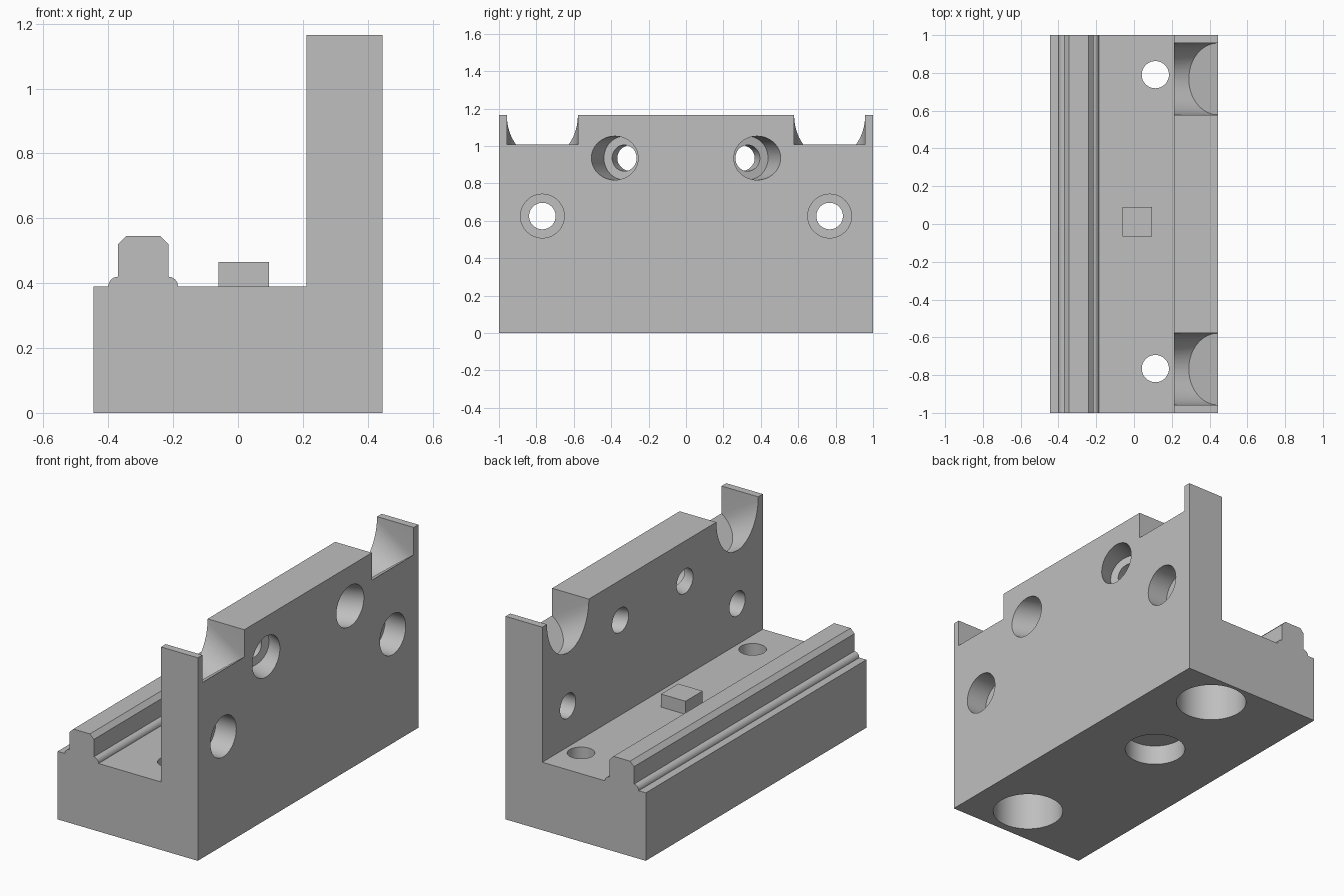
import bpy
import bmesh
import math
from mathutils import Vector

if "Cube" in bpy.data.objects:
    bpy.data.objects.remove(bpy.data.objects["Cube"], do_unlink=True)

grey = bpy.data.materials.new("plain_grey")
grey.use_nodes = True
grey.diffuse_color = (0.52, 0.52, 0.52, 1)
grey.node_tree.nodes["Principled BSDF"].inputs["Base Color"].default_value = grey.diffuse_color

BASE_Z, WALL_Z, IN_X, OUT_X = 0.39, 1.165, 0.212, 0.445


def make_object(name, bm):
    bmesh.ops.recalc_face_normals(bm, faces=bm.faces[:])
    mesh = bpy.data.meshes.new(name)
    bm.to_mesh(mesh)
    bm.free()
    mesh.materials.append(grey)
    obj = bpy.data.objects.new(name, mesh)
    bpy.context.collection.objects.link(obj)
    return obj


def extrude_profile(name, points, y0, y1):
    bm = bmesh.new()
    face = bm.faces.new([bm.verts.new((x, y0, z)) for x, z in points])
    new = bmesh.ops.extrude_face_region(bm, geom=[face])["geom"]
    verts = [v for v in new if isinstance(v, bmesh.types.BMVert)]
    bmesh.ops.translate(bm, vec=(0, y1 - y0, 0), verts=verts)
    return make_object(name, bm)


def quarter(cx, cz, r, start):
    angles = [math.radians(start - 90 * i / 8) for i in range(9)]
    return [(cx + r * math.cos(a), cz + r * math.sin(a)) for a in angles]


def cut(target, cutter):
    cutter.hide_render = True
    mod = target.modifiers.new("cut", "BOOLEAN")
    mod.operation = "DIFFERENCE"
    mod.solver = "EXACT"
    mod.object = cutter
    bpy.context.view_layer.objects.active = target
    bpy.ops.object.modifier_apply(modifier=mod.name)
    bpy.data.objects.remove(cutter, do_unlink=True)


def drill(target, start, direction, radius, depth, lead=0.1):
    """Cut a round hole from start along direction, beginning a little outside."""
    axis = Vector(direction).normalized()
    length = depth + lead
    bm = bmesh.new()
    bmesh.ops.create_cone(bm, cap_ends=True, segments=48,
                          radius1=radius, radius2=radius, depth=length)
    cutter = make_object("hole_cutter", bm)
    cutter.rotation_mode = "QUATERNION"
    cutter.rotation_quaternion = axis.to_track_quat("Z", "Y")
    cutter.location = Vector(start) + axis * (depth - lead) / 2
    cut(target, cutter)


def scallop(target, y, half):
    """Cut the sloping round-bottomed notch in the top of the wall."""
    floor_mid, floor_dip = Vector((OUT_X, y, 1.008)), Vector((-0.155, 0, -0.112))
    face_mid, face_dip = Vector((IN_X, y, WALL_Z)), Vector((0, 0, -0.235))
    points = []
    for i in range(25):
        a = math.pi * i / 24
        side = Vector((0, half * math.cos(a), 0))
        p = floor_mid + side + floor_dip * math.sin(a)
        q = face_mid + side + face_dip * math.sin(a)
        points += [p, q + (q - p) * 0.3]
    for s in (-half, half):
        side = Vector((0, s, 0))
        outer = floor_mid - floor_dip * 0.3 + side
        inner = face_mid + (face_mid - floor_mid) * 0.3 + side
        points += [outer, Vector((outer.x, outer.y, 1.4)),
                   Vector((inner.x, inner.y, 1.4))]
    bm = bmesh.new()
    for p in points:
        bm.verts.new(p)
    hull = bmesh.ops.convex_hull(bm, input=bm.verts[:])
    loose = [v for v in bm.verts if not v.link_faces]
    bmesh.ops.delete(bm, geom=loose, context="VERTS")
    bmesh.ops.dissolve_limit(bm, angle_limit=0.001, verts=bm.verts[:], edges=bm.edges[:])
    cut(target, make_object("notch_cutter", bm))


# Body: base, ridge with rounded shoulders, and tall wall in one profile
profile = [(-OUT_X, 0), (-OUT_X, BASE_Z)]
profile += quarter(-0.37, BASE_Z, 0.03, 180)
profile += [(-0.37, 0.52), (-0.345, 0.545), (-0.24, 0.545), (-0.215, 0.52)]
profile += quarter(-0.215, BASE_Z, 0.03, 90)
profile += [(IN_X, BASE_Z), (IN_X, WALL_Z), (OUT_X, WALL_Z), (OUT_X, 0)]
body = extrude_profile("bracket_body", profile, -1, 1)

for side in (-1, 1):
    # Wall notches
    scallop(body, side * 0.768, 0.19)
    # Straight counterbored wall holes
    spot = (OUT_X, side * 0.768, 0.625)
    drill(body, spot, (-1, 0, 0), 0.117, 0.13)
    drill(body, spot, (-1, 0, 0), 0.071, 0.35)
    # Slanted counterbored wall holes
    spot = (OUT_X, side * 0.381, 0.935)
    slant = (-1, -side * 0.38, 0)
    drill(body, spot, slant, 0.117, 0.145)
    drill(body, spot, slant, 0.07, 0.4)
    # Vertical base holes, widened from underneath
    spot = (0.113, 0.0125 + side * 0.778, 0)
    drill(body, spot, (0, 0, 1), 0.19, 0.27)
    drill(body, spot, (0, 0, 1), 0.072, 0.5)

# Shallow round pocket under the base
drill(body, (0.018, 0.2, 0), (0, 0, 1), 0.163, 0.115)

# Locating key on the base
key = extrude_profile("locating_key", [(-0.06, 0.38), (-0.06, 0.465),
                                       (0.095, 0.465), (0.095, 0.38)], -0.065, 0.09)

# Smooth the round surfaces, keep the machined edges sharp
bpy.ops.object.select_all(action="DESELECT")
body.select_set(True)
bpy.context.view_layer.objects.active = body
bpy.ops.object.shade_smooth_by_angle(angle=math.radians(25))
